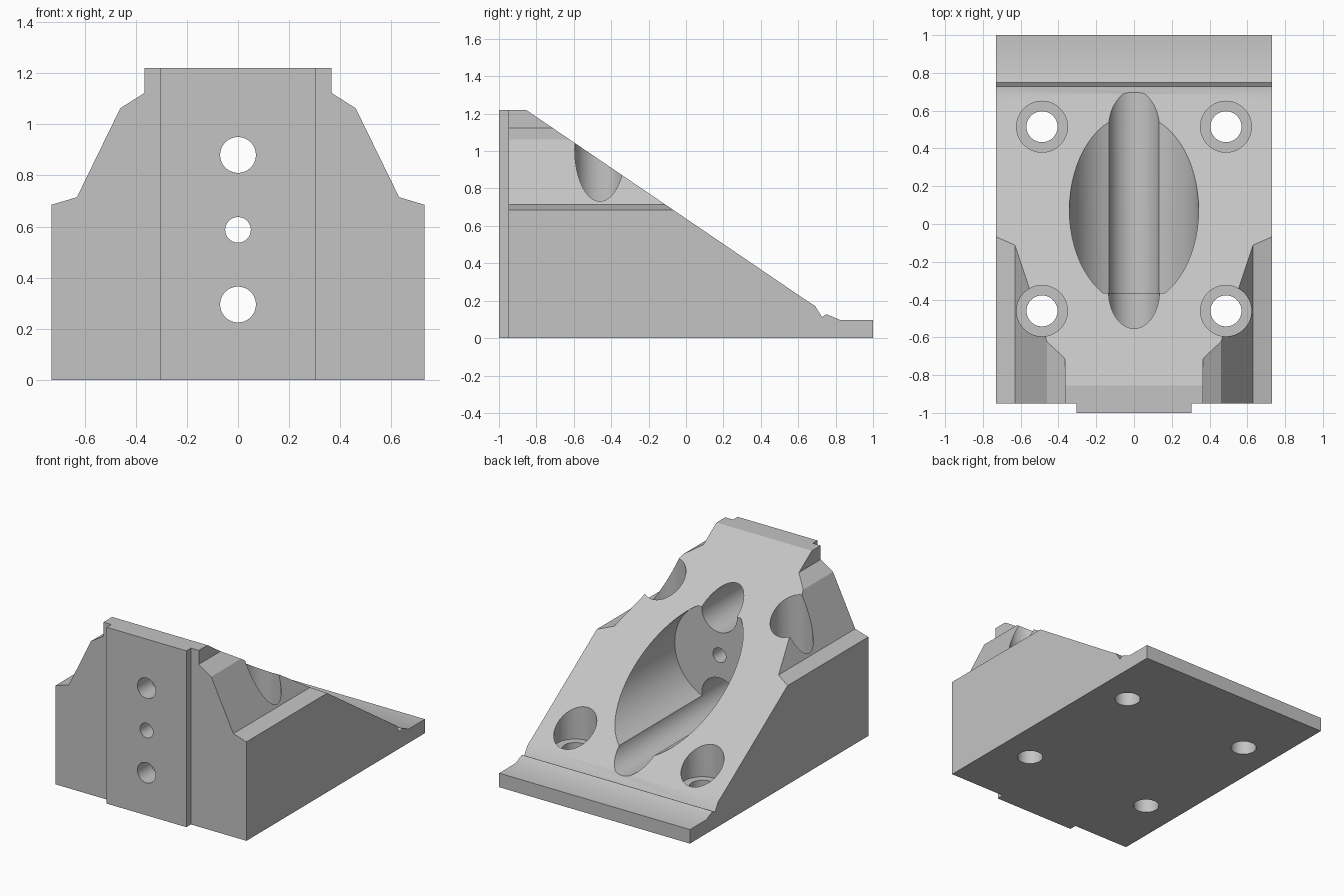
import bpy
from mathutils import Matrix, Vector
from math import pi

default = bpy.data.objects.get("Cube")
if default:
    bpy.data.objects.remove(default, do_unlink=True)

grey = bpy.data.materials.new("plain grey")
grey.use_nodes = True
COLOR = (0.55, 0.55, 0.55, 1)
grey.diffuse_color = COLOR
grey.node_tree.nodes["Principled BSDF"].inputs["Base Color"].default_value = COLOR


def prism(name, points, direction):
    """Extrude a closed outline along a direction."""
    n = len(points)
    verts = [Vector(p) for p in points] + [Vector(p) + Vector(direction) for p in points]
    faces = [list(range(n))[::-1], list(range(n, 2 * n))]
    faces += [(i, (i + 1) % n, n + (i + 1) % n, n + i) for i in range(n)]
    mesh = bpy.data.meshes.new(name)
    mesh.from_pydata(verts, [], faces)
    obj = bpy.data.objects.new(name, mesh)
    bpy.context.collection.objects.link(obj)
    mesh.materials.append(grey)
    # consistent outward normals
    import bmesh
    bm = bmesh.new()
    bm.from_mesh(mesh)
    bmesh.ops.recalc_face_normals(bm, faces=bm.faces)
    bm.to_mesh(mesh)
    bm.free()
    return obj


def cylinder(name, radius, start, end):
    """Round cutter between two points on a vertical or y-aligned axis."""
    a, b = Vector(start), Vector(end)
    bpy.ops.mesh.primitive_cylinder_add(vertices=64, radius=radius, depth=(b - a).length)
    obj = bpy.context.object
    obj.name = name
    turn = Matrix.Rotation(pi / 2, 4, 'X') if abs(b.y - a.y) > 0 else Matrix.Identity(4)
    obj.data.transform(Matrix.Translation((a + b) / 2) @ turn)
    obj.data.materials.append(grey)
    return obj


def combine(body, tool, operation='DIFFERENCE'):
    tool.hide_render = True
    bpy.context.view_layer.objects.active = body
    mod = body.modifiers.new(tool.name, 'BOOLEAN')
    mod.operation, mod.solver, mod.object = operation, 'EXACT', tool
    bpy.ops.object.modifier_apply(modifier=mod.name)
    bpy.data.objects.remove(tool, do_unlink=True)


# Wedge side profile with the small lip groove at the low end
side = [(-1, 0), (1, 0), (1, 0.097), (0.824, 0.097), (0.75, 0.128), (0.727, 0.113),
        (0.69, 0.172), (0.65, 0.197), (-0.855, 1.22), (-1, 1.22)]
block = prism("wedge_block", [(-0.73, y, z) for y, z in side], (1.46, 0, 0))

# Stepped shoulders on both sides, and the side notches that leave the front rail
shoulder = [(0.9, 0.736 - 0.102), (0.73, 0.685), (0.63, 0.715), (0.46, 1.063),
            (0.365, 1.123), (0.365, 1.5), (0.9, 1.5)]
notch = [(0.305, -1.2), (0.9, -1.2), (0.9, -0.95), (0.305, -0.95)]
for s in (1, -1):
    combine(block, prism("shoulder_cut", [(s * x, -1.5, z) for x, z in shoulder], (0, 3, 0)))
    combine(block, prism("rail_notch", [(s * x, y, -0.2) for x, y in notch], (0, 0, 1.8)))

# Central cavity open through the slope
combine(block, cylinder("cavity", 0.342, (0, -0.365, 0.587), (0, 1.3, 0.587)))

# Bolt pockets and holes through the front face
for z in (0.295, 0.88):
    combine(block, cylinder("front_pocket", 0.135, (0, -0.85, z), (0, 1.3, z)))
    combine(block, cylinder("front_hole", 0.07, (0, -1.3, z), (0, -0.5, z)))
combine(block, cylinder("centre_hole", 0.05, (0, -1.3, 0.587), (0, 0, 0.587)))

# Counterbored vertical holes through the base
for x in (-0.487, 0.487):
    for y in (-0.46, 0.515):
        combine(block, cylinder("base_pocket", 0.135, (x, y, 0.15), (x, y, 1.6)))
        combine(block, cylinder("base_hole", 0.082, (x, y, -0.3), (x, y, 0.3)))

# Smooth bores, crisp edges
bpy.ops.object.select_all(action='DESELECT')
block.select_set(True)
bpy.context.view_layer.objects.active = block
bpy.ops.object.shade_smooth_by_angle(angle=pi / 6)
